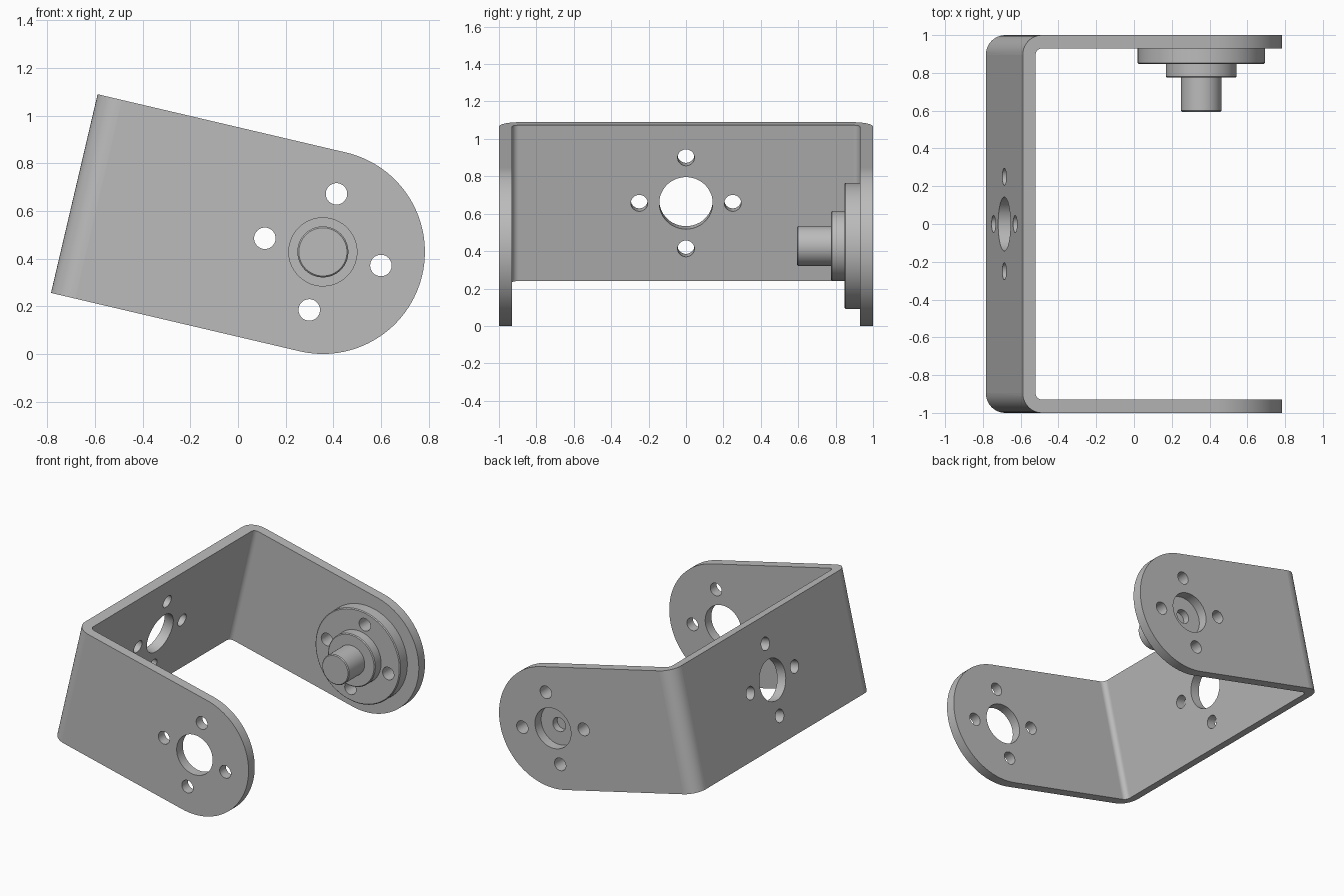
import bpy, bmesh
from math import sin, cos, pi, radians
from mathutils import Matrix, Vector

cube = bpy.data.objects.get("Cube")
if cube:
    bpy.data.objects.remove(cube, do_unlink=True)

# Local frame: hinge axis on y at the origin, arms run along x, width along z
R = 0.428            # arm half width and end radius
BACK = -1.071        # outer face of the back wall
T = 0.07             # sheet thickness
BEND = 0.105         # outer bend radius
BORE, BOLT, PITCH = 0.143, 0.045, 0.25
PLACE = Matrix.Translation((0.356, 0, R)) @ Matrix.Rotation(radians(13.2), 4, 'Y')

grey = bpy.data.materials.new("plain grey metal")
grey.use_nodes = True
grey.diffuse_color = (0.5, 0.5, 0.5, 1)
grey.node_tree.nodes["Principled BSDF"].inputs["Base Color"].default_value = (0.5, 0.5, 0.5, 1)


def make_object(name, bm):
    bmesh.ops.recalc_face_normals(bm, faces=bm.faces)
    mesh = bpy.data.meshes.new(name)
    bm.to_mesh(mesh)
    bm.free()
    mesh.materials.append(grey)
    obj = bpy.data.objects.new(name, mesh)
    bpy.context.collection.objects.link(obj)
    return obj


def prism(name, points, direction):
    """Extrude a closed outline."""
    bm = bmesh.new()
    face = bm.faces.new([bm.verts.new(p) for p in points])
    ext = bmesh.ops.extrude_face_region(bm, geom=[face])
    verts = [g for g in ext["geom"] if isinstance(g, bmesh.types.BMVert)]
    bmesh.ops.translate(bm, verts=verts, vec=direction)
    return make_object(name, bm)


def rod(center, axis, radius, length):
    """Cylinder cutter along 'X' or 'Y'."""
    turn = Matrix.Rotation(pi / 2, 4, 'Y' if axis == 'X' else 'X')
    bm = bmesh.new()
    bmesh.ops.create_cone(bm, cap_ends=True, segments=48, radius1=radius, radius2=radius,
                          depth=length, matrix=Matrix.Translation(center) @ turn)
    return make_object("cutter", bm)


def boolean(obj, cutter, operation='DIFFERENCE'):
    mod = obj.modifiers.new("cut", 'BOOLEAN')
    mod.operation, mod.solver, mod.object = operation, 'EXACT', cutter
    bpy.context.view_layer.objects.active = obj
    bpy.ops.object.modifier_apply(modifier=mod.name)
    bpy.data.objects.remove(cutter, do_unlink=True)


def bolt_holes(obj, axis, center, length):
    side = Vector((0, 1, 0)) if axis == 'X' else Vector((1, 0, 0))
    up = Vector((0, 0, 1))
    for offset in (side, -side, up, -up):
        boolean(obj, rod(center + offset * PITCH, axis, BOLT, length))


def finish(obj):
    bpy.ops.object.select_all(action='DESELECT')
    obj.select_set(True)
    bpy.context.view_layer.objects.active = obj
    bpy.ops.object.shade_smooth_by_angle(angle=radians(30))
    # keep the true planes flat, smooth only the curved walls
    for poly in obj.data.polygons:
        if max(abs(c) for c in poly.normal) > 0.9999:
            poly.use_smooth = False
    obj.matrix_world = PLACE


def bend(inset, radius, steps=10):
    """Half of a U path from the back corner to the +y arm end."""
    cx, cy = BACK + inset + radius, 1 - inset - radius
    arc = [(cx - radius * cos(a), cy + radius * sin(a))
           for a in (pi / 2 * i / steps for i in range(steps + 1))]
    return arc + [(R + 0.1, 1 - inset)]


# U-shaped bracket: bent sheet outline trimmed to round arm ends
outer, inner = bend(0, BEND), bend(T, BEND - T)
outline = [(x, -y) for x, y in reversed(outer)] + outer
outline += list(reversed(inner)) + [(x, -y) for x, y in inner]
bracket = prism("bracket", [(x, y, -R) for x, y in outline], (0, 0, 2 * R))
arc = [pi / 2 - pi * i / 64 for i in range(65)]
trim = [(BACK - 0.1, -1.1, R + 0.1), (-0.02, -1.1, R + 0.1), (-0.02, -1.1, R)]
trim = [(BACK - 0.1, -1.1, -R), (BACK - 0.1, -1.1, R)]
trim += [(R * cos(a), -1.1, R * sin(a)) for a in arc]
boolean(bracket, prism("cutter", trim, (0, 2.2, 0)), 'INTERSECT')

# Bores and bolt circles through both arms and the back wall
hinge, wall = Vector((0, 0, 0)), Vector((BACK, 0, 0))
boolean(bracket, rod(hinge, 'Y', BORE, 3))
bolt_holes(bracket, 'Y', hinge, 3)
boolean(bracket, rod(wall, 'X', BORE, 0.4))
bolt_holes(bracket, 'X', wall, 0.4)
finish(bracket)

# Stepped pivot pin: turned profile with a blind centre hole at the rear
C = 0.006
profile = [(0, 0.88), (0.05, 0.88), (0.05, 0.93)]
for radius, rear, front in ((0.337, 0.93, 0.847), (0.187, 0.847, 0.775), (0.107, 0.775, 0.594)):
    profile += [(radius, rear), (radius, front + C), (radius - C, front)]
profile.append((0, 0.594))
bm = bmesh.new()
verts = [bm.verts.new((r, y, 0)) for r, y in profile]
edges = [bm.edges.new(pair) for pair in zip(verts, verts[1:])]
bmesh.ops.spin(bm, geom=verts + edges, cent=(0, 0, 0), axis=(0, 1, 0),
               angle=2 * pi, steps=64)
bmesh.ops.remove_doubles(bm, verts=bm.verts, dist=0.0005)
pin = make_object("pivot_pin", bm)
bolt_holes(pin, 'Y', hinge, 3)
finish(pin)
